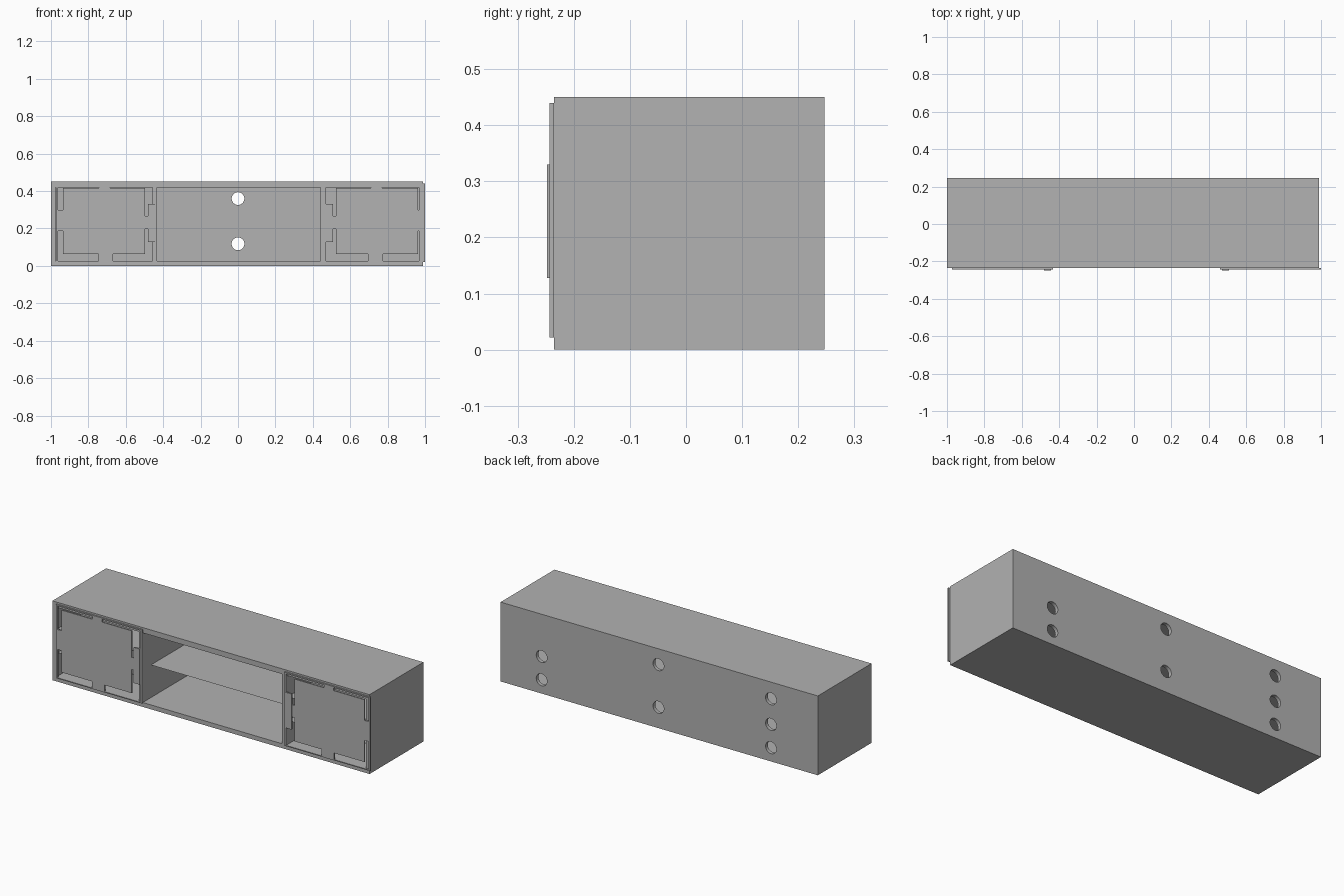
import bpy, bmesh
from mathutils import Vector

if "Cube" in bpy.data.objects:
    bpy.data.objects.remove(bpy.data.objects["Cube"])

grey = bpy.data.materials.new("light grey")
grey.diffuse_color = (0.445, 0.445, 0.445, 1)
grey.use_nodes = True
grey.node_tree.nodes["Principled BSDF"].inputs["Base Color"].default_value = grey.diffuse_color


def make_object(name, bm):
    bmesh.ops.recalc_face_normals(bm, faces=bm.faces)
    mesh = bpy.data.meshes.new(name)
    bm.to_mesh(mesh)
    bm.free()
    mesh.materials.append(grey)
    obj = bpy.data.objects.new(name, mesh)
    bpy.context.collection.objects.link(obj)
    return obj


def add_prism(bm, points, y0, y1):
    """Extrude an (x, z) outline from y0 to y1."""
    face = bm.faces.new([bm.verts.new((x, y0, z)) for x, z in points])
    out = bmesh.ops.extrude_face_region(bm, geom=[face])
    verts = [v for v in out["geom"] if isinstance(v, bmesh.types.BMVert)]
    bmesh.ops.translate(bm, verts=verts, vec=Vector((0, y1 - y0, 0)))


def rect(x0, x1, z0, z1):
    return [(x0, z0), (x1, z0), (x1, z1), (x0, z1)]


def box(name, x0, x1, y0, y1, z0, z1):
    bm = bmesh.new()
    add_prism(bm, rect(x0, x1, z0, z1), y0, y1)
    return make_object(name, bm)


def cut(obj, cutter):
    """Subtract the cutter, bake the result and remove the cutter."""
    mod = obj.modifiers.new("cut", "BOOLEAN")
    mod.operation = "DIFFERENCE"
    mod.solver = "EXACT"
    mod.object = cutter
    cutter.hide_render = True
    bpy.context.view_layer.update()
    deps = bpy.context.evaluated_depsgraph_get()
    mesh = bpy.data.meshes.new_from_object(obj.evaluated_get(deps))
    obj.modifiers.clear()
    obj.data = mesh
    bpy.data.objects.remove(cutter)


FRONT, BACK, INNER = -0.235, 0.247, 0.227

# Cabinet shell with three open compartments
shell = box("cabinet_shell", -1, 0.99, FRONT, BACK, 0, 0.45)
bays = {"left": (-0.975, -0.458), "middle": (-0.433, 0.442), "right": (0.469, 0.968)}
bm = bmesh.new()
for x0, x1 in bays.values():
    add_prism(bm, rect(x0, x1, 0.025, 0.42), FRONT - 0.1, INNER)
cut(shell, make_object("bay_cutter", bm))

# Round cable holes through the back
hole_rows = {-0.706: (0.078, 0.21, 0.355), 0.0: (0.118, 0.36), 0.733: (0.078, 0.21, 0.355)}
bm = bmesh.new()
for x, heights in hole_rows.items():
    for z in heights:
        start = len(bm.verts)
        bmesh.ops.create_cone(bm, cap_ends=True, segments=32, radius1=0.034,
                              radius2=0.034, depth=0.1)
        bm.verts.ensure_lookup_table()
        for v in bm.verts[start:]:
            v.co = Vector((v.co.x + x, v.co.z + BACK - 0.01, v.co.y + z))
cut(shell, make_object("hole_cutter", bm))


# Thin shelves
def shelf(name, bay, y0, z):
    x0, x1 = bays[bay]
    bm = bmesh.new()
    bm.faces.new([bm.verts.new(p) for p in
                  ((x0, y0, z), (x1, y0, z), (x1, INNER, z), (x0, INNER, z))])
    make_object(name, bm)


shelf("middle_shelf", "middle", -0.162, 0.21)
for side in ("left", "right"):
    shelf(side + "_lower_shelf", side, -0.225, 0.16)
    shelf(side + "_upper_shelf", side, -0.225, 0.295)

# Slot outlines of the left door
slots = [
    # upper outer corner
    [(-0.963, 0.30), (-0.936, 0.30), (-0.936, 0.417), (-0.743, 0.417),
     (-0.743, 0.433), (-0.963, 0.433)],
    # lower outer corner
    [(-0.963, 0.027), (-0.747, 0.027), (-0.747, 0.064), (-0.936, 0.064),
     (-0.936, 0.187), (-0.963, 0.187)],
    # upper corner beside the handle
    [(-0.684, 0.417), (-0.497, 0.417), (-0.497, 0.267), (-0.481, 0.267),
     (-0.481, 0.328), (-0.444, 0.328), (-0.444, 0.433), (-0.684, 0.433)],
    # lower corner beside the handle
    [(-0.668, 0.027), (-0.444, 0.027), (-0.444, 0.128), (-0.481, 0.128),
     (-0.481, 0.198), (-0.497, 0.198), (-0.497, 0.064), (-0.668, 0.064)],
]

# Slotted doors with raised handle plates, mirrored left and right
for side in ("left", "right"):
    def place(points):
        return [(x if side == "left" else 0.027 - x, z) for x, z in points]

    bm = bmesh.new()
    add_prism(bm, place(rect(-0.973, -0.433, 0.022, 0.44)), -0.243, FRONT)
    door = make_object(side + "_door", bm)
    bm = bmesh.new()
    for outline in slots:
        add_prism(bm, place(outline), -0.3, -0.2)
    cut(door, make_object("slot_cutter", bm))

    bm = bmesh.new()
    add_prism(bm, place(rect(-0.481, -0.444, 0.128, 0.33)), -0.248, -0.243)
    make_object(side + "_handle", bm)
